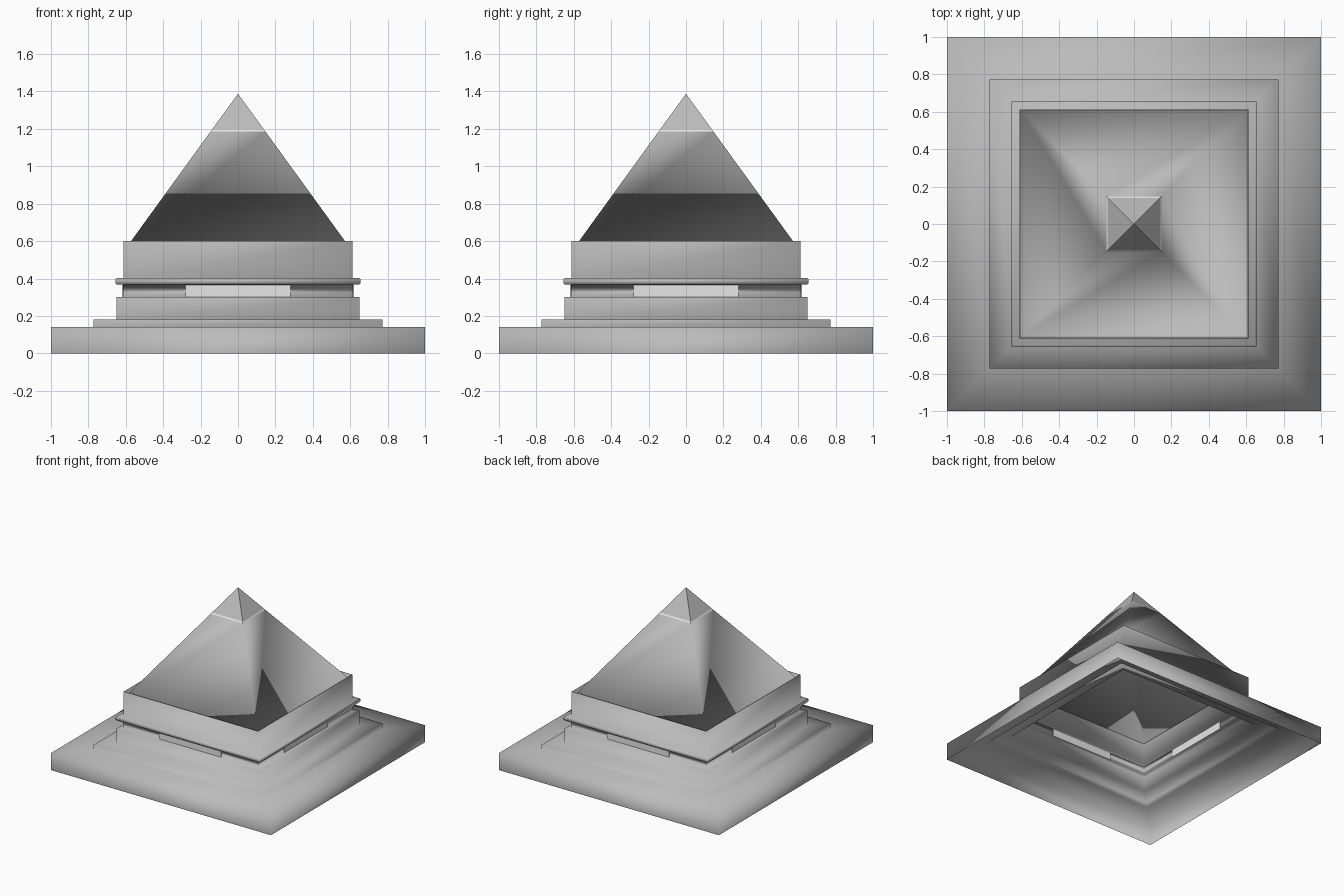
import bpy

cube = bpy.data.objects.get("Cube")
if cube:
    bpy.data.objects.remove(cube, do_unlink=True)


def make_material(name, value):
    mat = bpy.data.materials.new(name)
    mat.use_nodes = True
    colour = (value, value, value, 1)
    mat.diffuse_color = colour
    bsdf = mat.node_tree.nodes["Principled BSDF"]
    bsdf.inputs["Base Color"].default_value = colour
    bsdf.inputs["Roughness"].default_value = 0.8
    return mat


stone = make_material("grey stone", 0.5)
pale = make_material("pale grey", 0.8)
CORNERS = [(-1, -1), (1, -1), (1, 1), (-1, 1)]


def add_mesh(name, verts, faces, mat, smooth):
    mesh = bpy.data.meshes.new(name)
    mesh.from_pydata(verts, [], faces)
    mesh.materials.append(mat)
    mesh.polygons.foreach_set("use_smooth", [smooth] * len(faces))
    mesh.update()
    obj = bpy.data.objects.new(name, mesh)
    bpy.context.collection.objects.link(obj)
    return obj


def square_shell(name, profile, mat, smooth=True):
    """Open square loft through (half width, height) pairs."""
    verts = [(sx * w, sy * w, z) for w, z in profile for sx, sy in CORNERS]
    faces = []
    for ring in range(len(profile) - 1):
        for i in range(4):
            a, b = ring * 4 + i, ring * 4 + (i + 1) % 4
            faces.append((a, b, b + 4, a + 4))
    return add_mesh(name, verts, faces, mat, smooth)


# Hollow stepped base, walls, cornice, parapet and roof in one skin
SLOPE = 0.726
APEX = 1.388


def roof_width(z):
    return (APEX - z) * SLOPE


STRIPE_LOW, STRIPE_HIGH = 1.186, 1.196
square_shell("stepped_body_and_roof", [
    (1.0, 0), (1.0, 0.14),                       # ground slab
    (0.772, 0.14), (0.772, 0.182),               # low step
    (0.65, 0.182), (0.65, 0.30),                 # plinth
    (0.615, 0.30), (0.615, 0.367),               # window band
    (0.648, 0.367), (0.655, 0.375),              # cornice
    (0.655, 0.395), (0.648, 0.402),
    (0.612, 0.402), (0.612, 0.60),               # parapet
    (0.606, 0.60), (0.604, 0.556),               # gutter
    (roof_width(STRIPE_LOW), STRIPE_LOW),
], stone)

# Pale line around the roof below its tip
square_shell("roof_stripe", [
    (roof_width(STRIPE_LOW), STRIPE_LOW),
    (roof_width(STRIPE_HIGH), STRIPE_HIGH),
], pale, smooth=False)

# Pointed cap
cap_width = roof_width(STRIPE_HIGH)
add_mesh("roof_cap",
         [(x * cap_width, y * cap_width, STRIPE_HIGH) for x, y in CORNERS] + [(0, 0, APEX)],
         [(i, (i + 1) % 4, 4) for i in range(4)], stone, False)

# A thin window panel on each side, showing on both faces of the wall
for side, (dx, dy) in {"front": (0, -1), "left": (1, 0),
                       "back": (0, 1), "right": (-1, 0)}.items():
    bpy.ops.mesh.primitive_cube_add(size=1, location=(dx * 0.615, dy * 0.615, 0.334))
    panel = bpy.context.object
    panel.name = side + "_window_panel"
    panel.scale = (0.008 if dx else 0.56, 0.008 if dy else 0.56, 0.064)
    panel.data.materials.append(pale)
